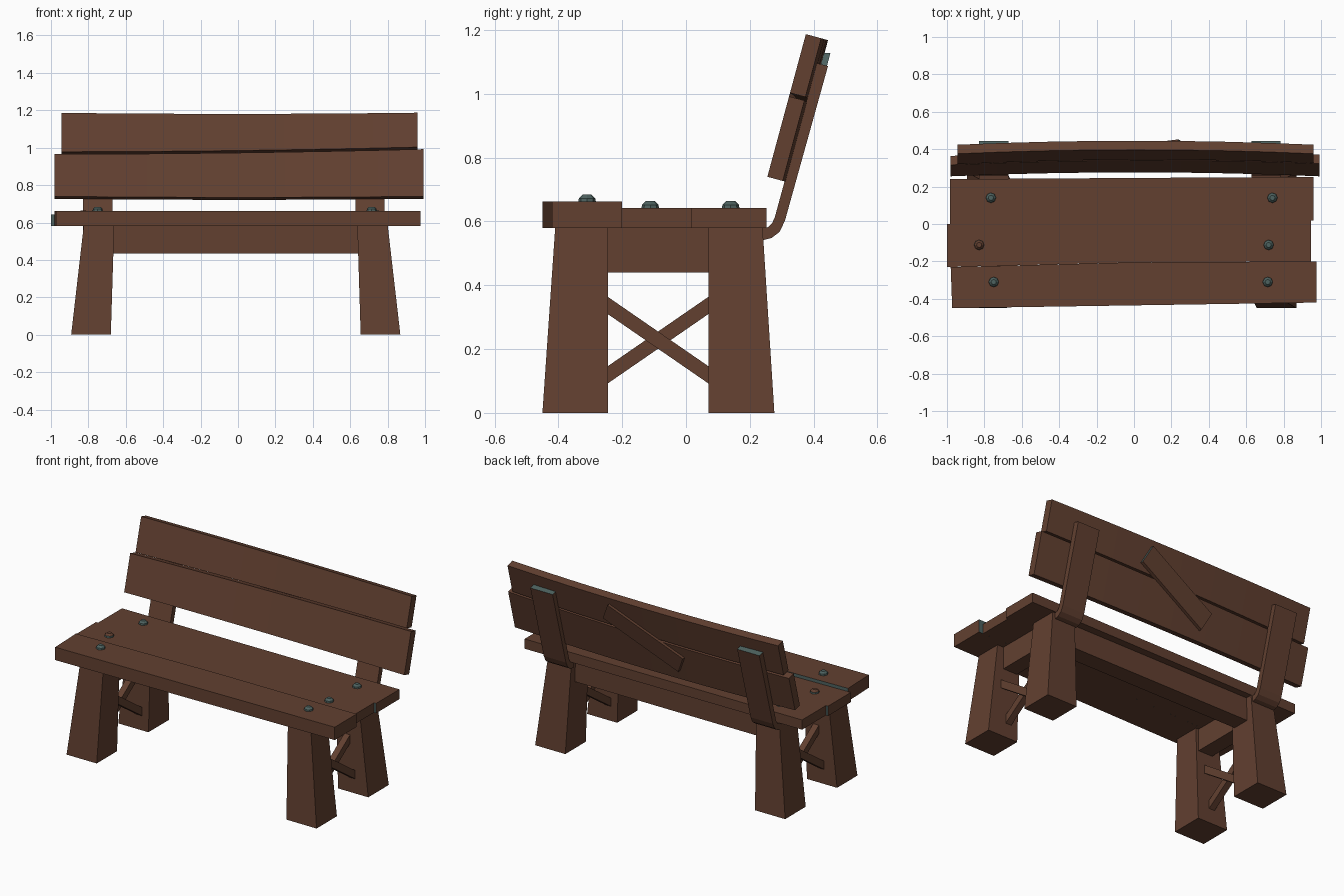
import bpy, bmesh, math
from mathutils import Vector

if "Cube" in bpy.data.objects:
    bpy.data.objects.remove(bpy.data.objects["Cube"])


def material(name, rgb):
    m = bpy.data.materials.new(name)
    m.diffuse_color = (*rgb, 1)
    m.use_nodes = True
    m.node_tree.nodes["Principled BSDF"].inputs["Base Color"].default_value = m.diffuse_color
    return m


BROWN = material("brown wood", (0.122, 0.051, 0.030))
GREY = material("grey metal", (0.075, 0.122, 0.115))


def loft(name, rings, grey=None):
    """Solid through equal-length rings; grey(center, normal) picks grey faces."""
    bm = bmesh.new()
    rows = [[bm.verts.new(p) for p in r] for r in rings]
    n = len(rows[0])
    for a, b in zip(rows, rows[1:]):
        for i in range(n):
            j = (i + 1) % n
            bm.faces.new((a[i], a[j], b[j], b[i]))
    bm.faces.new(rows[0])
    bm.faces.new(rows[-1])
    bmesh.ops.recalc_face_normals(bm, faces=bm.faces)
    bm.normal_update()
    for f in bm.faces:
        if grey and grey(f.calc_center_median(), f.normal):
            f.material_index = 1
    me = bpy.data.meshes.new(name)
    bm.to_mesh(me)
    bm.free()
    me.materials.append(BROWN)
    me.materials.append(GREY)
    ob = bpy.data.objects.new(name, me)
    bpy.context.collection.objects.link(ob)
    return ob


def rect(x0, x1, y0, y1, z):
    return [(x0, y0, z), (x1, y0, z), (x1, y1, z), (x0, y1, z)]


def box(name, x0, x1, y0, y1, z0, z1):
    return loft(name, [rect(x0, x1, y0, y1, z0), rect(x0, x1, y0, y1, z1)])


def slab(name, quad, z0, z1, grey):
    return loft(name, [[(x, y, z) for x, y in quad] for z in (z0, z1)], grey)


# seat planks, with grey joint faces
slab("front_seat_plank", [(-0.972, -0.45), (0.975, -0.42), (0.975, -0.2), (0, -0.205), (-0.98, -0.23)],
     0.58, 0.662, lambda c, n: n.y > 0.8)
slab("middle_seat_plank", [(-1.0, -0.23), (0, -0.205), (0.945, -0.2), (0.945, 0.018), (-1.0, 0.0)],
     0.58, 0.642, lambda c, n: abs(n.y) > 0.8)
slab("back_seat_plank", [(-0.985, 0.0), (0.96, 0.018), (0.96, 0.252), (-0.985, 0.24)],
     0.58, 0.642, lambda c, n: n.y < -0.8)

CX = -0.012
for s, side in ((-1, "left"), (1, "right")):
    def xs(a, b):
        return sorted((CX + s * a, CX + s * b))
    # tapered legs
    for end, yb, yt in (("front", (-0.45, -0.245), (-0.41, -0.245)),
                        ("back", (0.07, 0.277), (0.07, 0.24))):
        loft(f"{side}_{end}_leg", [rect(*xs(0.668, 0.88), *yb, 0),
                                   rect(*xs(0.65, 0.813), *yt, 0.58)])
    # side rail under the seat
    box(f"{side}_side_rail", *xs(0.67, 0.77), -0.26, 0.08, 0.44, 0.58)
    # crossed braces between the legs
    for d, x in ((1, 0.735), (-1, 0.775)):
        def ring(y, z):
            return [(px, y, pz) for px, pz in ((x0, z - 0.027), (x1, z - 0.027), (x1, z + 0.027), (x0, z + 0.027))]
        x0, x1 = CX + s * 0.75 - 0.02 - d * 0.018, CX + s * 0.75 + 0.02 - d * 0.018
        loft(f"{side}_cross_brace", [ring(-0.25, 0.228 - d * 0.112), ring(0.075, 0.228 + d * 0.112)])
    # bent backrest posts with grey tops
    prof = [(0.235, 0.54), (0.268, 0.548), (0.293, 0.567), (0.31, 0.602), (0.445, 1.087),
            (0.41, 1.096), (0.278, 0.612), (0.27, 0.595), (0.257, 0.582), (0.235, 0.578)]
    px = s * 0.728 - 0.022
    loft(f"{side}_back_post", [[(px + o, y, z) for y, z in prof] for o in (-0.078, 0.078)],
         lambda c, n: c.z > 1.05 and n.z > 0.8)

# long rail between the back legs
box("back_rail", -0.68, 0.65, 0.09, 0.2, 0.435, 0.58)


# gently bowed, tilted backrest planks
def back_plank(name, xa, xb, low, high, segs=8):
    rings = []
    for i in range(segs + 1):
        t = i / segs
        x = xa + (xb - xa) * t
        bow = 0.022 * (1 - (2 * t - 1) ** 2)
        z0 = low[0] + (low[1] - low[0]) * t
        z1 = high[0] + (high[1] - high[0]) * t
        ring = []
        for z, k in ((z0, 0), (z0, 1), (z1, 1), (z1, 0)):
            off = bow + 0.05 * k
            ring.append((x, 0.255 + 0.27 * (z - 0.74) + 0.965 * off, z - 0.26 * off))
        rings.append(ring)
    loft(name, rings)


back_plank("upper_back_plank", -0.945, 0.96, (0.978, 1.003), (1.186, 1.187))
back_plank("lower_back_plank", -0.98, 0.992, (0.74, 0.74), (0.965, 0.992))

# diagonal brace behind the backrest, grey at its upper end
a = math.radians(26)
u, v = Vector((math.cos(a), math.sin(a))), Vector((-math.sin(a), math.cos(a)))
rings = []
for L in (-0.27, 0.27):
    ring = []
    for w, dy in ((-0.06, 0), (0.06, 0), (0.06, 0.024), (-0.06, 0.024)):
        p = Vector((0.02, 0.955)) + u * L + v * w
        ring.append((p.x, 0.382 + 0.27 * (p.y - 0.955) + dy, p.y))
    rings.append(ring)
loft("diagonal_back_brace", rings, lambda c, n: n.x > 0.6)


# low domed bolt heads
def bolt(x, y, z, top_grey=True):
    rings = [[(x + r * math.cos(k * math.pi / 4), y + r * math.sin(k * math.pi / 4), z + h)
              for k in range(8)] for r, h in ((0.028, -0.005), (0.026, 0.01), (0.014, 0.022))]
    loft("bolt", rings, lambda c, n: top_grey or n.z < 0.6)


for x, y, z in ((-0.765, 0.14, 0.642), (0.74, 0.14, 0.642), (-0.828, -0.112, 0.642),
                (0.72, -0.112, 0.642), (-0.75, -0.31, 0.662), (0.715, -0.31, 0.662)):
    bolt(x, y, z, x > -0.8)
